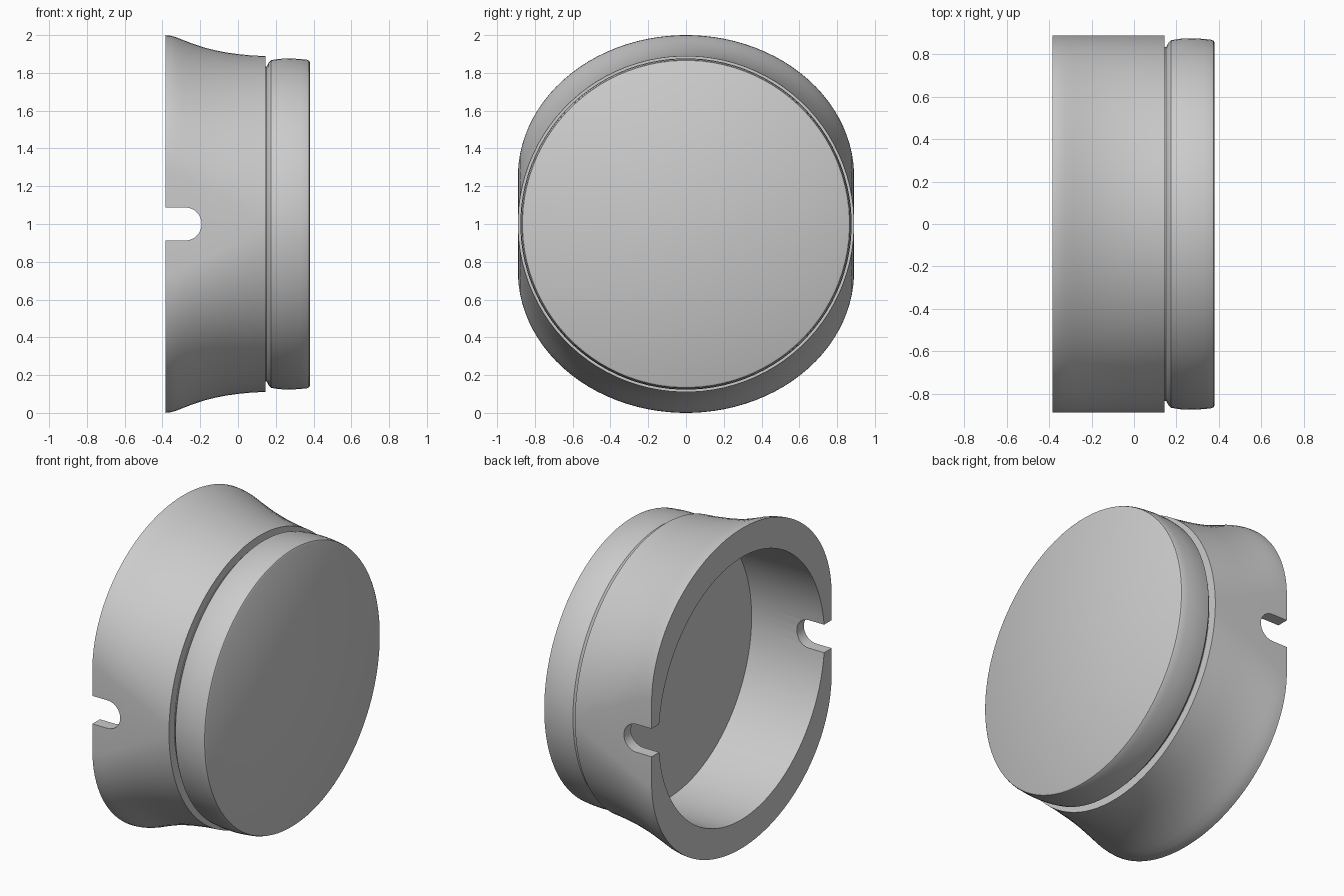
import bpy, bmesh, math

cube = bpy.data.objects.get("Cube")
if cube:
    bpy.data.objects.remove(cube, do_unlink=True)

SEGMENTS = 96
SIDE = 0.89        # half width of the flared body
BORE = 0.82        # inner radius of the cup
BACK = -0.385      # open end
CENTRE_Z = 1.0

grey = bpy.data.materials.new("light grey")
grey.use_nodes = True
grey.diffuse_color = (0.6, 0.6, 0.6, 1)
grey.node_tree.nodes["Principled BSDF"].inputs["Base Color"].default_value = (0.6, 0.6, 0.6, 1)


def section(x, half_y, half_z, straight=0.0):
    """Closed ring across the x axis: an ellipse with optional straight sides."""
    ring = []
    for i in range(SEGMENTS):
        a = (i + 0.5) * math.tau / SEGMENTS
        z = (half_z - straight) * math.sin(a) + math.copysign(straight, math.sin(a))
        ring.append((x, half_y * math.cos(a), CENTRE_Z + z))
    return ring


def finish(name, bm):
    bmesh.ops.recalc_face_normals(bm, faces=bm.faces)
    mesh = bpy.data.meshes.new(name)
    bm.to_mesh(mesh)
    bm.free()
    mesh.materials.append(grey)
    obj = bpy.data.objects.new(name, mesh)
    bpy.context.collection.objects.link(obj)
    return obj


def loft(name, sections):
    """Skin a chain of rings and close both ends."""
    bm = bmesh.new()
    rings = [[bm.verts.new(p) for p in ring] for ring in sections]
    for a, b in zip(rings, rings[1:]):
        for i in range(SEGMENTS):
            j = (i + 1) % SEGMENTS
            bm.faces.new((a[i], a[j], b[j], b[i]))
    bm.faces.new(rings[0])
    bm.faces.new(rings[-1])
    return finish(name, bm)


def select_only(obj):
    bpy.ops.object.select_all(action="DESELECT")
    obj.select_set(True)
    bpy.context.view_layer.objects.active = obj


# Flared cup: round at the groove, taller with flat sides at the open end
flare = [(0.145, 0.89), (0.08, 0.892), (0.0, 0.9), (-0.06, 0.908), (-0.12, 0.92),
         (-0.18, 0.935), (-0.24, 0.955), (-0.29, 0.974), (-0.33, 0.99),
         (-0.36, 0.998), (BACK, 1.0)]
outer = []
for x, half_z in flare:
    t = (half_z - SIDE) / (1.0 - SIDE)
    outer.append(section(x, SIDE, half_z, 0.25 * math.sqrt(max(t, 0))))
bore = [section(x, BORE, BORE) for x in (BACK, 0.12)]
body = loft("flared_cup", outer + bore)

# Round-ended slot cut through both sides of the rim
bm = bmesh.new()
r = 0.0875
outline = [(BACK - 0.1, -r)]
for i in range(17):
    a = -math.pi / 2 + math.pi * i / 16
    outline.append((-0.28 + r * math.cos(a), r * math.sin(a)))
outline.append((BACK - 0.1, r))
face = bm.faces.new([bm.verts.new((x, -1.2, CENTRE_Z + z)) for x, z in outline])
extruded = bmesh.ops.extrude_face_region(bm, geom=[face])["geom"]
bmesh.ops.translate(bm, vec=(0, 2.4, 0),
                    verts=[v for v in extruded if isinstance(v, bmesh.types.BMVert)])
cutter = finish("slot_cutter", bm)
cutter.hide_render = True

slots = body.modifiers.new("slots", "BOOLEAN")
slots.operation = "DIFFERENCE"
slots.solver = "EXACT"
slots.object = cutter
select_only(body)
bpy.ops.object.modifier_apply(modifier="slots")
bpy.data.objects.remove(cutter, do_unlink=True)

# Closed end disc with a narrow groove behind it and softened edges
disc_profile = [(0.135, 0.835), (0.152, 0.835), (0.162, 0.855), (0.175, 0.868),
                (0.22, 0.875), (0.28, 0.877), (0.33, 0.874), (0.365, 0.87),
                (0.375, 0.866), (0.38, 0.858)]
disc = loft("end_disc", [section(x, rad, rad) for x, rad in disc_profile])

for obj in (body, disc):
    select_only(obj)
    bpy.ops.object.shade_smooth_by_angle(angle=math.radians(35))
